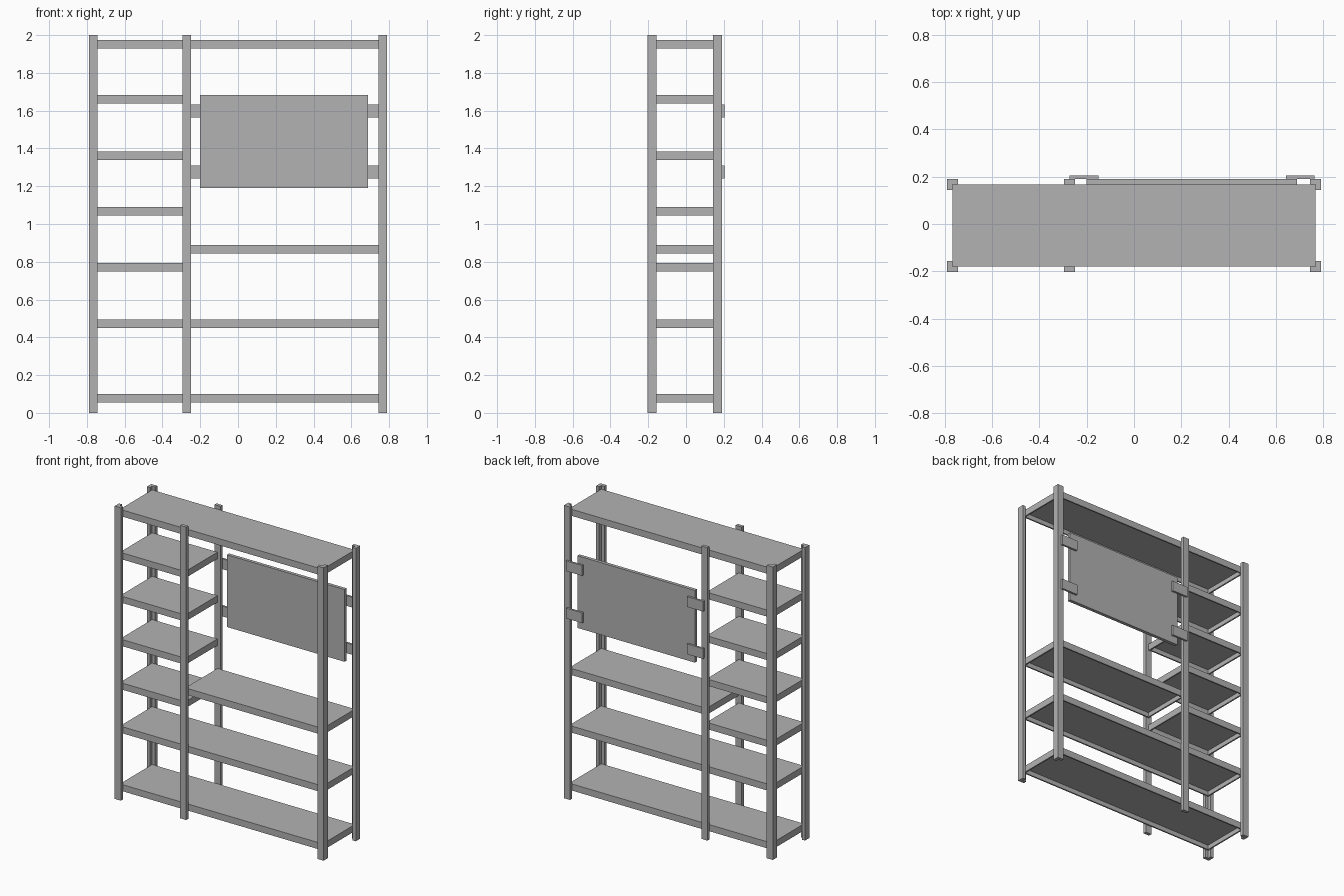
import bpy
import bmesh

cube = bpy.data.objects.get("Cube")
if cube:
    bpy.data.objects.remove(cube, do_unlink=True)

grey = bpy.data.materials.new("plain_grey")
grey.use_nodes = True
colour = (0.448, 0.448, 0.448, 1)
grey.diffuse_color = colour
grey.node_tree.nodes["Principled BSDF"].inputs["Base Color"].default_value = colour

HEIGHT = 2.0
X_OUT, X_IN = 0.789, 0.766          # outer post face, shelf end
FRONT, BACK = -0.203, 0.19          # outer post faces
ARM, THICK = 0.046, 0.023           # post width and wall
X_MID = -0.272                      # middle upright
SHELF_H, WALL = 0.045, 0.014


def finish(name, bm):
    bmesh.ops.recalc_face_normals(bm, faces=bm.faces)
    mesh = bpy.data.meshes.new(name)
    bm.to_mesh(mesh)
    bm.free()
    mesh.materials.append(grey)
    obj = bpy.data.objects.new(name, mesh)
    bpy.context.collection.objects.link(obj)
    return obj


def prism(name, outline, z0, z1):
    """Extrude a plan outline from z0 up to z1."""
    bm = bmesh.new()
    face = bm.faces.new([bm.verts.new((x, y, z0)) for x, y in outline])
    ext = bmesh.ops.extrude_face_region(bm, geom=[face])
    verts = [v for v in ext["geom"] if isinstance(v, bmesh.types.BMVert)]
    bmesh.ops.translate(bm, verts=verts, vec=(0, 0, z1 - z0))
    return finish(name, bm)


def box(name, x0, x1, y0, y1, z0, z1):
    return prism(name, [(x0, y0), (x1, y0), (x1, y1), (x0, y1)], z0, z1)


def shelf(name, x0, x1, top):
    """Tray shelf: flat top with turned-down sides, hollow underneath."""
    obj = box(name, x0, x1, FRONT + THICK, BACK - THICK, top - SHELF_H, top)
    bm = bmesh.new()
    bm.from_mesh(obj.data)
    under = min(bm.faces, key=lambda f: f.calc_center_median().z)
    bmesh.ops.inset_region(bm, faces=[under], thickness=WALL)
    ext = bmesh.ops.extrude_face_region(bm, geom=[under])
    verts = [v for v in ext["geom"] if isinstance(v, bmesh.types.BMVert)]
    bmesh.ops.translate(bm, verts=verts, vec=(0, 0, SHELF_H - WALL))
    if under.is_valid:
        bmesh.ops.delete(bm, geom=[under], context="FACES")
    bmesh.ops.recalc_face_normals(bm, faces=bm.faces)
    bm.to_mesh(obj.data)
    bm.free()


# Angle-section corner posts and flat middle posts
for end, y, dy in (("front", FRONT, 1), ("back", BACK, -1)):
    for side, s in (("left", 1), ("right", -1)):
        profile = [(0, 0), (ARM, 0), (ARM, THICK), (THICK, THICK), (THICK, ARM), (0, ARM)]
        outline = [(s * (X_OUT - u), y + dy * v) for u, v in profile]
        prism(f"{end}_{side}_post", outline, 0, HEIGHT)
    inner = y + dy * THICK
    box(f"{end}_middle_post", X_MID - ARM / 2, X_MID + ARM / 2,
        min(y, inner), max(y, inner), 0, HEIGHT)

# Full-width, wide and narrow shelves
for name, top in (("bottom", 0.1), ("lower", 0.495), ("top", 1.975)):
    shelf(f"{name}_shelf", -X_IN, X_IN, top)
shelf("desk_shelf", X_MID, X_IN, 0.888)
for i, top in enumerate((0.793, 1.09, 1.385, 1.682)):
    shelf(f"narrow_shelf_{i + 1}", -X_IN, X_MID, top)

# Upright back panel and the plates that hold it to the posts
box("back_panel", -0.2, 0.688, BACK - THICK, BACK, 1.19, 1.683)
for side, x in (("right", X_MID), ("left", 0.641)):
    for level, z in (("lower", 1.24), ("upper", 1.563)):
        box(f"{level}_{side}_bracket", x, x + 0.122, BACK, 0.204, z, z + 0.07)
